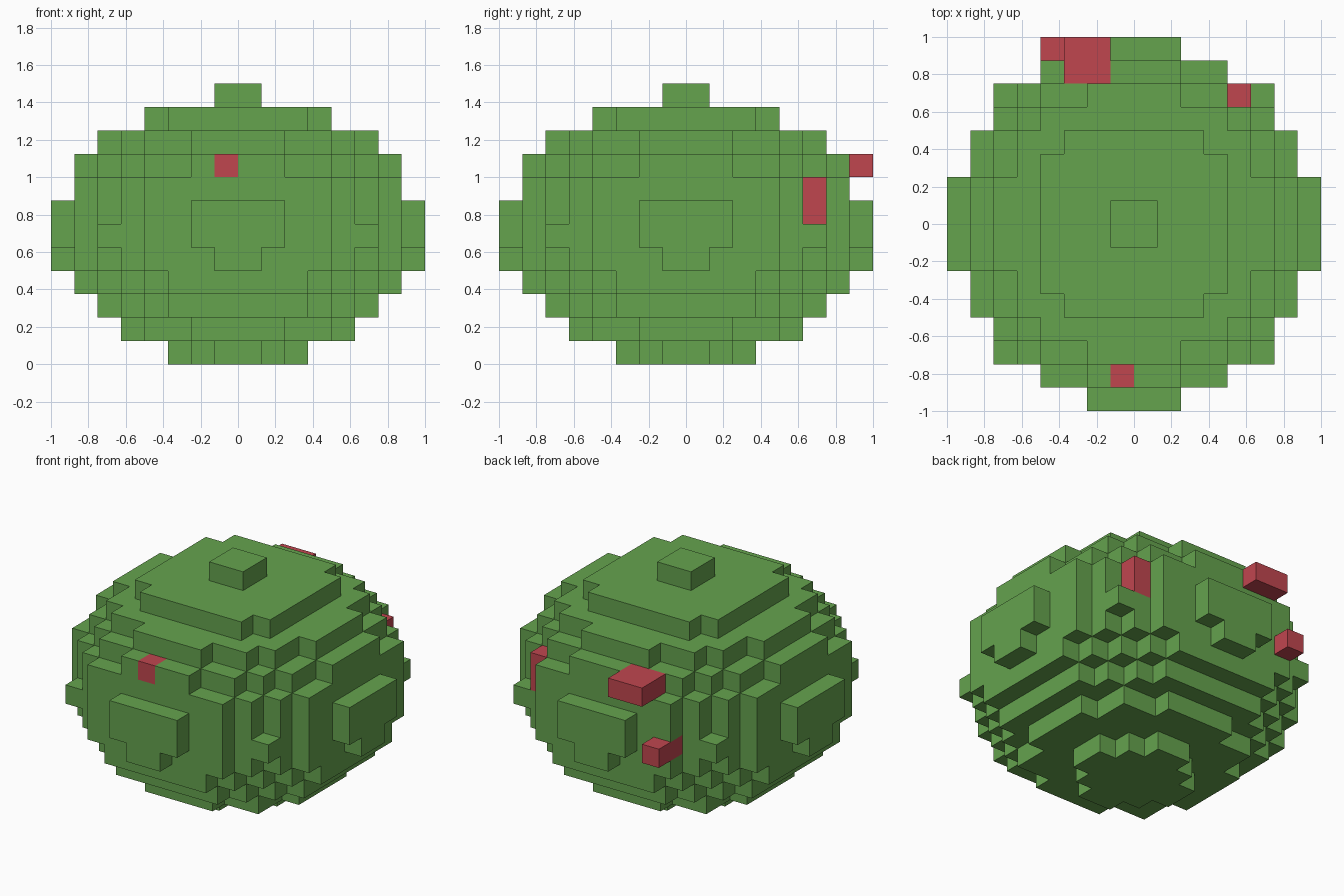
import bpy, bmesh, math
from mathutils import Vector

U = 0.125  # edge length of one block

if "Cube" in bpy.data.objects:
    bpy.data.objects.remove(bpy.data.objects["Cube"], do_unlink=True)


def make_material(name, rgb):
    mat = bpy.data.materials.new(name)
    mat.use_nodes = True
    mat.diffuse_color = (*rgb, 1)
    bsdf = next(n for n in mat.node_tree.nodes if n.type == 'BSDF_PRINCIPLED')
    bsdf.inputs["Base Color"].default_value = (*rgb, 1)
    return mat


leaf_green = make_material("leaf green", (0.130, 0.366, 0.076))
flower_red = make_material("flower red", (0.527, 0.061, 0.078))

# One quadrant per layer, bottom to top: depth in blocks of each column
# counted outwards from the centre
LAYERS = [
    [3, 2, 1],
    [5, 5, 4, 4, 2],
    [6, 6, 6, 5, 4, 3],
    [7, 7, 7, 6, 5, 4, 3],
    [8, 7, 7, 7, 6, 5, 4, 1],
    [8, 8, 7, 7, 6, 6, 4, 2],
    [8, 8, 7, 7, 6, 5, 4, 2],
    [7, 7, 7, 7, 6, 5, 4],
    [7, 7, 6, 6, 5, 4, 2],
    [6, 6, 5, 5, 4, 2],
    [4, 4, 4, 3],
    [1],
]

# Red blocks: lowest corner and size, in blocks
FLOWERS = {
    "front_flower": ((-1, -7, 8), (1, 1, 1)),
    "back_upper_flower": ((-3, 6, 8), (2, 2, 1)),
    "back_lower_flower": ((-4, 6, 5), (1, 2, 1)),
    "corner_flower": ((4, 5, 6), (1, 1, 2)),
}


def box_cells(corner, size):
    x, y, z = corner
    return {(x + i, y + j, z + k) for i in range(size[0])
            for j in range(size[1]) for k in range(size[2])}


def layer_cells():
    """Mirror every quadrant profile into all four quadrants."""
    cells = set()
    for k, profile in enumerate(LAYERS):
        for i, depth in enumerate(profile):
            for j in range(depth):
                for x in (i, -1 - i):
                    for y in (j, -1 - j):
                        cells.add((x, y, k))
    return cells


def build_blocks(name, cells, blockers, mat):
    """Skin a set of blocks, leaving out faces covered by a blocker."""
    bm = bmesh.new()
    for cell in cells:
        for axis in range(3):
            for side in (0, 1):
                neighbour = list(cell)
                neighbour[axis] += 1 if side else -1
                if tuple(neighbour) in blockers:
                    continue
                a, b = (axis + 1) % 3, (axis + 2) % 3
                corners = []
                for da, db in ((0, 0), (1, 0), (1, 1), (0, 1)):
                    p = Vector(cell)
                    p[axis] += side
                    p[a] += da
                    p[b] += db
                    corners.append(bm.verts.new(p * U))
                bm.faces.new(corners if side else corners[::-1])
    bmesh.ops.remove_doubles(bm, verts=bm.verts, dist=U * 0.01)
    # Merge the flat grids into clean large faces
    bmesh.ops.dissolve_limit(bm, angle_limit=math.radians(1),
                             verts=bm.verts, edges=bm.edges)
    mesh = bpy.data.meshes.new(name)
    bm.to_mesh(mesh)
    bm.free()
    mesh.materials.append(mat)
    obj = bpy.data.objects.new(name, mesh)
    bpy.context.collection.objects.link(obj)


# Rounded bush body with gaps where the red blocks sit
flower_cells = {n: box_cells(*spec) for n, spec in FLOWERS.items()}
all_red = set().union(*flower_cells.values())
body = layer_cells() - all_red
build_blocks("bush_body", body, body | all_red, leaf_green)

# Red blocks set into the body
for name, cells in flower_cells.items():
    build_blocks(name, cells, cells | body, flower_red)
